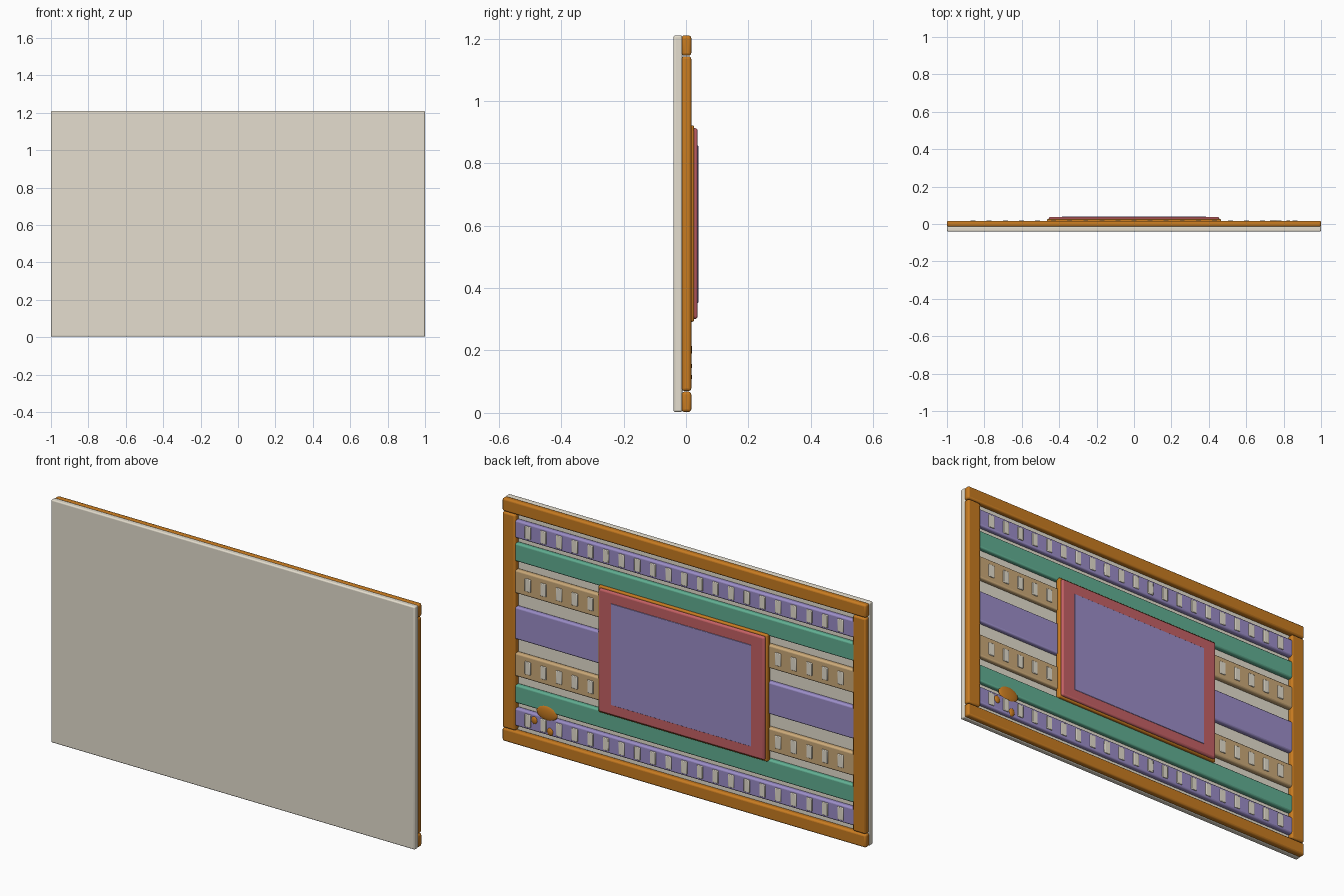
import bpy
import math

if "Cube" in bpy.data.objects:
    bpy.data.objects.remove(bpy.data.objects["Cube"])

ZC = 0.605  # mid height of the panel


def mat(name, rgb):
    m = bpy.data.materials.new(name)
    m.diffuse_color = (*rgb, 1)
    m.use_nodes = True
    m.node_tree.nodes["Principled BSDF"].inputs["Base Color"].default_value = m.diffuse_color
    return m


CREAM = mat("cream", (0.78, 0.73, 0.62))
ORANGE = mat("orange", (0.58, 0.20, 0.015))
PURPLE = mat("purple", (0.33, 0.27, 0.58))
GREEN = mat("green", (0.12, 0.43, 0.29))
TAN = mat("tan", (0.60, 0.40, 0.19))
PINK = mat("pink", (0.56, 0.12, 0.13))


def finish(ob, name, material):
    ob.name = name
    ob.data.materials.append(material)
    bpy.ops.object.shade_smooth_by_angle(angle=math.radians(35))
    return ob


def box(name, x, y, z, material, bevel=0.0, segments=3):
    """Bevelled box from (min, max) ranges on each axis."""
    bpy.ops.mesh.primitive_cube_add(
        size=1, location=[(a + b) / 2 for a, b in (x, y, z)])
    ob = bpy.context.object
    ob.scale = [b - a for a, b in (x, y, z)]
    bpy.ops.object.transform_apply(location=False, rotation=False, scale=True)
    if bevel:
        mod = ob.modifiers.new("bevel", 'BEVEL')
        mod.width = bevel
        mod.segments = segments
    return finish(ob, name, material)


def span(c, half):
    return (c - half, c + half)


# Front board
box("board", (-1, 1), (-0.04, -0.012), (0.003, 1.21), CREAM, 0.006)

# Outer frame
for name, z in (("bottom_rail", (0.003, 0.068)), ("top_rail", (1.145, 1.21))):
    box(name, (-1, 1), (-0.014, 0.017), z, ORANGE, 0.009)
for name, s in (("left_stile", -1), ("right_stile", 1)):
    box(name, span(s * 0.963, 0.036), (-0.014, 0.017), (0.07, 1.143), ORANGE, 0.009)

# Horizontal strips: name, offset from the middle, half height, colour, has tabs
strips = [
    ("outer_strip", 0.467, 0.044, PURPLE, True),
    ("green_strip", 0.352, 0.045, GREEN, False),
    ("inner_strip", 0.206, 0.058, TAN, True),
]
for name, off, half, material, tabs in strips:
    for side, s in (("upper", 1), ("lower", -1)):
        z = ZC + s * off
        box(f"{side}_{name}", (-0.937, 0.937), (-0.014, 0.013), span(z, half),
            material, 0.008)
        if tabs:
            tab = box(f"{side}_{name}_tabs", span(-0.86, 0.016), (0.0, 0.0175),
                      span(z, 0.032), CREAM, 0.003, 2)
            arr = tab.modifiers.new("row", 'ARRAY')
            arr.count = 21
            arr.use_relative_offset = False
            arr.use_constant_offset = True
            arr.constant_offset_displace = (0.086, 0, 0)
box("middle_strip", (-0.937, 0.937), (-0.014, 0.013), span(ZC, 0.08), PURPLE, 0.008)

# Central screen: back plate, bezel, display
box("screen_plate", span(0, 0.465), (0.0, 0.026), span(ZC + 0.002, 0.315), ORANGE, 0.006)
box("screen_bezel", span(0, 0.456), (0.015, 0.0375), span(ZC + 0.002, 0.306), PINK, 0.009)
box("display", span(0, 0.385), (0.03, 0.0395), span(ZC, 0.252), PURPLE, 0.001, 1)

# Small rounded ornament in the lower corner
for name, x, z, rx, rz in (("ornament_dome", 0.757, 0.203, 0.058, 0.038),
                           ("ornament_dot_a", 0.825, 0.150, 0.018, 0.021),
                           ("ornament_dot_b", 0.738, 0.115, 0.018, 0.021)):
    bpy.ops.mesh.primitive_uv_sphere_add(segments=24, ring_count=12, radius=1,
                                         location=(x, 0.009, z))
    ob = bpy.context.object
    ob.scale = (rx, 0.010, rz)
    bpy.ops.object.transform_apply(location=False, rotation=False, scale=True)
    finish(ob, name, ORANGE)
